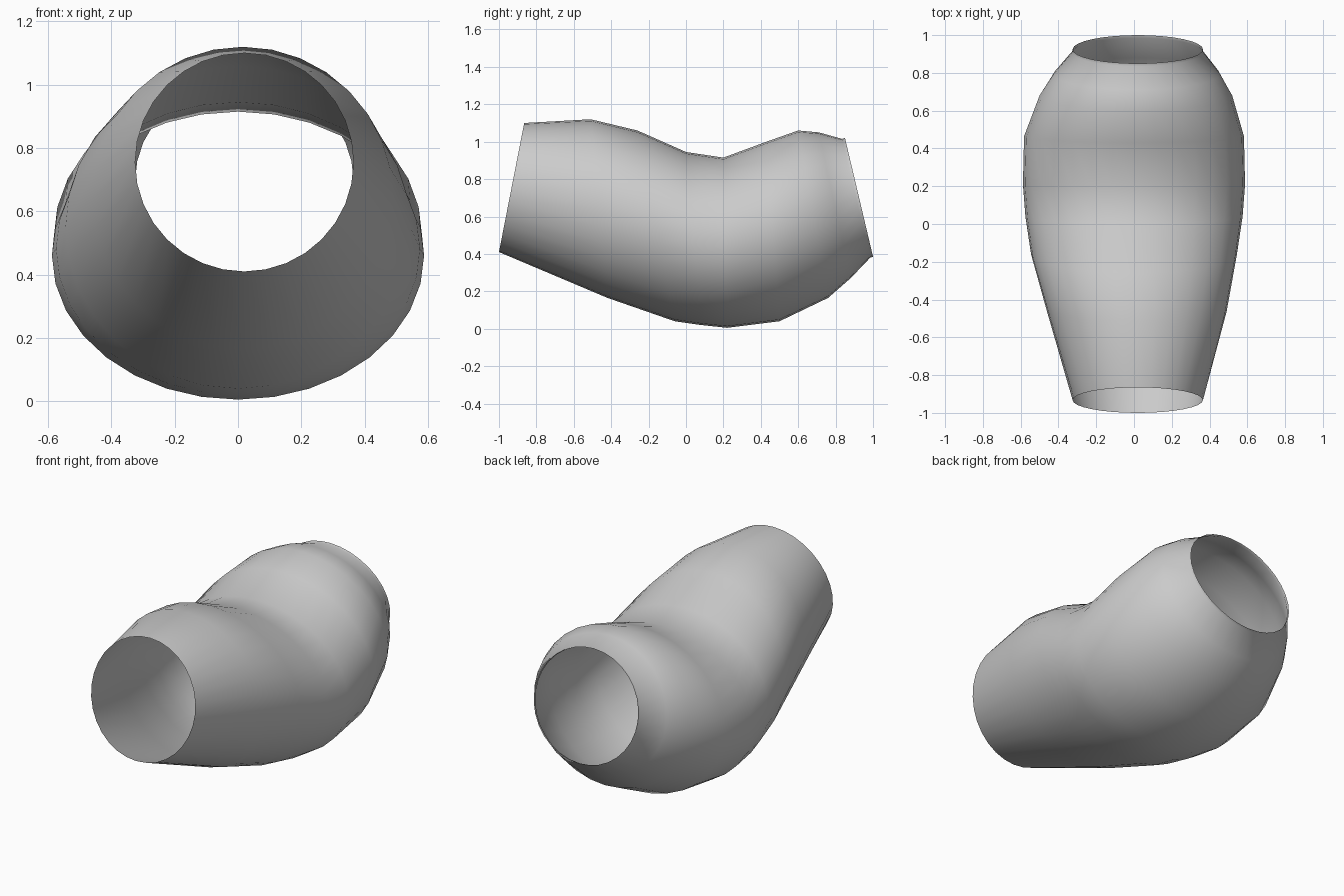
import bpy, bmesh, math

default = bpy.data.objects.get("Cube")
if default:
    bpy.data.objects.remove(default, do_unlink=True)

SIDES = 32

# Rings along the bent tube: bottom (y, z), top (y, z), half width, x centre
RINGS = [
    ((-1.00, .41), (-.865, 1.10), .345, .02),
    ((-.42, .165), (-.51, 1.12), .475, .015),
    ((-.06, .04), (-.26, 1.06), .545, 0),
    ((.08, .02), (0, .945), .575, 0),
    ((.22, .005), (.20, .915), .588, 0),
    ((.50, .04), (.43, 1.00), .582, 0),
    ((.76, .165), (.60, 1.06), .51, .01),
    ((.88, .27), (.71, 1.05), .44, .015),
    ((.985, .38), (.835, 1.015), .345, .02),
    ((1.00, .385), (.85, 1.02), .345, .02),  # thin lip at the back opening
]

mat = bpy.data.materials.new("plain grey")
mat.use_nodes = True
grey = (.6, .6, .6, 1)
mat.diffuse_color = grey
mat.node_tree.nodes["Principled BSDF"].inputs["Base Color"].default_value = grey


def add_ring(bm, bottom, top, half_width, centre_x):
    """One tilted ellipse between a bottom and a top point."""
    verts = []
    for i in range(SIDES):
        a = 2 * math.pi * i / SIDES
        t = (1 - math.cos(a)) / 2
        verts.append(bm.verts.new((
            centre_x + half_width * math.sin(a),
            bottom[0] + (top[0] - bottom[0]) * t,
            bottom[1] + (top[1] - bottom[1]) * t)))
    return verts


# Open bent tube skinned through the rings
bm = bmesh.new()
loops = [add_ring(bm, *ring) for ring in RINGS]
for a, b in zip(loops, loops[1:]):
    for i in range(SIDES):
        j = (i + 1) % SIDES
        bm.faces.new((a[i], a[j], b[j], b[i]))
bm.normal_update()

# Point the normals out of the tube
if sum(f.normal.x * f.calc_center_median().x for f in bm.faces) < 0:
    bmesh.ops.reverse_faces(bm, faces=bm.faces[:])

mesh = bpy.data.meshes.new("bent_tube")
bm.to_mesh(mesh)
bm.free()
mesh.materials.append(mat)
tube = bpy.data.objects.new("bent_tube", mesh)
bpy.context.collection.objects.link(tube)

bpy.context.view_layer.objects.active = tube
tube.select_set(True)
bpy.ops.object.shade_smooth_by_angle(angle=math.radians(50))
